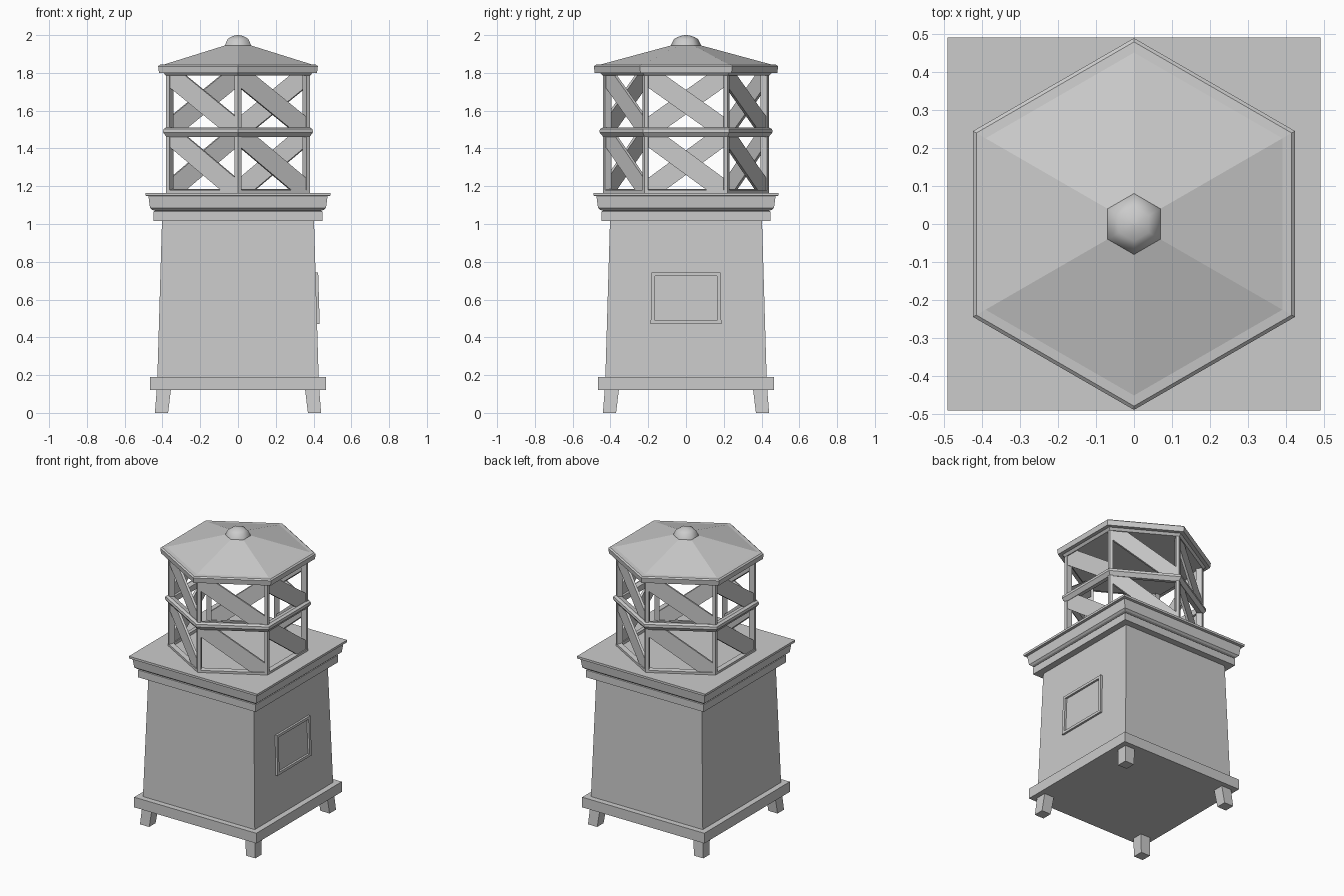
import bpy, math
from mathutils import Vector

if "Cube" in bpy.data.objects:
    bpy.data.objects.remove(bpy.data.objects["Cube"])


def make(name, verts, faces):
    me = bpy.data.meshes.new(name)
    me.from_pydata([tuple(v) for v in verts], [], faces)
    me.update()
    ob = bpy.data.objects.new(name, me)
    bpy.context.collection.objects.link(ob)
    return ob


def lathe(name, profile, n, start, ring=False):
    """Sweep (radius, z) points round n sides; ring=True closes the profile."""
    k = len(profile)
    verts = []
    for r, z in profile:
        for i in range(n):
            a = start + 2 * math.pi * i / n
            verts.append((r * math.cos(a), r * math.sin(a), z))
    faces = []
    for j in range(k if ring else k - 1):
        b = (j + 1) % k
        for i in range(n):
            i2 = (i + 1) % n
            faces.append((j * n + i, j * n + i2, b * n + i2, b * n + i))
    if not ring:
        faces.append(tuple(reversed(range(n))))
        faces.append(tuple(range((k - 1) * n, k * n)))
    return make(name, verts, faces)


def square(name, profile):
    return lathe(name, [(r * math.sqrt(2), z) for r, z in profile], 4, math.pi / 4)


def prism(name, bottom, top):
    n = len(bottom)
    faces = [tuple(reversed(range(n))), tuple(range(n, 2 * n))]
    faces += [(i, (i + 1) % n, n + (i + 1) % n, n + i) for i in range(n)]
    return make(name, list(bottom) + list(top), faces)


# Feet, splayed outwards
for sx in (-1, 1):
    for sy in (-1, 1):
        def quad(a, b, z):
            pts = [(a, a), (b, a), (b, b), (a, b)]
            pts = pts if sx * sy > 0 else pts[::-1]
            return [(sx * x, sy * y, z) for x, y in pts]
        prism("foot", quad(0.37, 0.44, 0), quad(0.355, 0.43, 0.125))

# Square pedestal: plinth, tapered body, stepped cornice
square("plinth", [(0.466, 0.12), (0.466, 0.19)])
square("body", [(0.427, 0.185), (0.402, 1.03)])
square("cornice", [(0.448, 1.015), (0.448, 1.065), (0.44, 1.07), (0.455, 1.075),
                   (0.466, 1.085), (0.474, 1.147), (0.49, 1.15), (0.49, 1.165)])

# Sign frame on the right side, following the body slope
def wall(y, z, d):
    return Vector((0.427 - (z - 0.185) * 0.0296 + d, y, z))

outer = [(-0.187, 0.47), (0.187, 0.47), (0.182, 0.743), (-0.182, 0.743)]
inner = [(-0.165, 0.488), (0.165, 0.488), (0.163, 0.725), (-0.163, 0.725)]
fv = [wall(y, z, d) for d in (-0.005, 0.014) for loop in (outer, inner) for y, z in loop]
ff = []
for i in range(4):
    j = (i + 1) % 4
    ff += [(8 + i, 8 + j, 12 + j, 12 + i), (i, j, 8 + j, 8 + i),
           (4 + j, 4 + i, 12 + i, 12 + j), (j, i, 4 + i, 4 + j)]
make("sign_frame", fv, ff)

# Hexagonal lantern cage
R, AP = 0.44, 0.44 * math.cos(math.pi / 6)
HEX = math.pi / 6
lathe("bottom_rail", [(0.405, 1.16), (0.44, 1.16), (0.44, 1.18), (0.405, 1.185)], 6, HEX, True)
lathe("middle_rail", [(0.40, 1.465), (0.437, 1.46), (0.458, 1.485), (0.456, 1.503),
                      (0.437, 1.512), (0.40, 1.505)], 6, HEX, True)

for i in range(6):
    # Corner post
    c = [Vector((R * math.cos(HEX + k * math.pi / 3), R * math.sin(HEX + k * math.pi / 3), 0))
         for k in (i - 1, i, i + 1)]
    v = c[1]
    sec = [v, v + (c[2] - v).normalized() * 0.02, v * (0.395 / R),
           v + (c[0] - v).normalized() * 0.02]
    prism("corner_post", [p + Vector((0, 0, 1.165)) for p in sec],
          [p + Vector((0, 0, 1.80)) for p in sec])

    # Diagonal slats, one per half panel
    a = i * math.pi / 3
    n = Vector((math.cos(a), math.sin(a), 0))
    t = Vector((-n.y, n.x, 0))
    for z0, z1 in ((1.175, 1.475), (1.50, 1.79)):
        w, h, m = 0.205, (z1 - z0) / 2, (z0 + z1) / 2
        b = 0.065
        e = b * w / h
        shape = [(-w, h - b), (w - e, -h), (w, -h), (w, -h + b), (-w + e, h), (-w, h)]
        prism("slat", [n * (AP - 0.022) + t * x + Vector((0, 0, m + z)) for x, z in shape],
              [n * (AP - 0.006) + t * x + Vector((0, 0, m + z)) for x, z in shape])

# Roof and rounded finial
lathe("roof", [(0.44, 1.785), (0.455, 1.80), (0.483, 1.80), (0.488, 1.835),
               (0.478, 1.843), (0.45, 1.845), (0.08, 1.945)], 6, HEX)
fin = lathe("finial", [(0.084, 1.935), (0.078, 1.95), (0.064, 1.978),
                       (0.045, 1.99), (0.02, 1.998), (0.002, 2.0)], 6, HEX)
for p in fin.data.polygons:
    p.use_smooth = True
